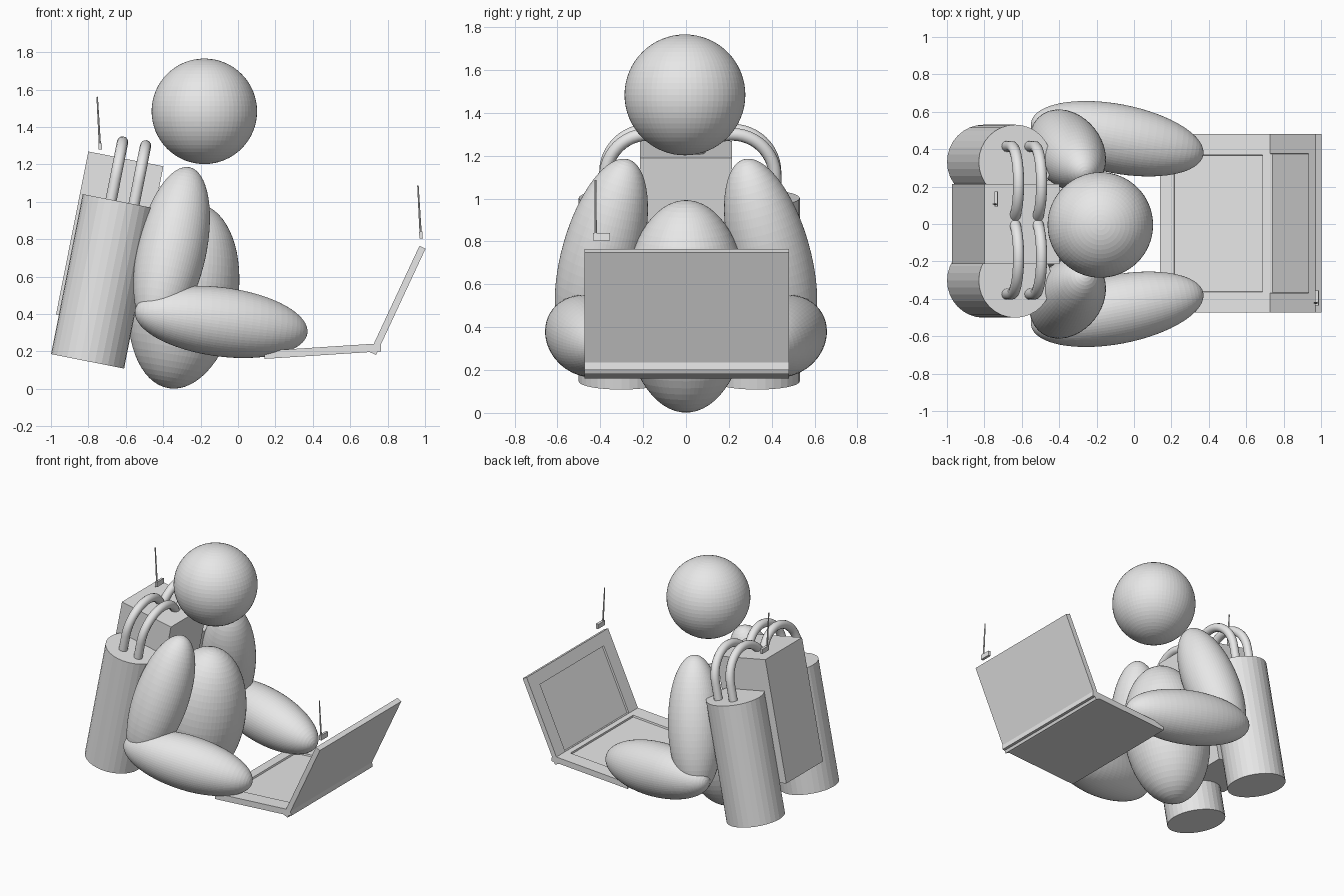
import bpy, bmesh, math
from mathutils import Vector, Matrix

if "Cube" in bpy.data.objects:
    bpy.data.objects.remove(bpy.data.objects["Cube"])

grey = bpy.data.materials.new("plain_grey")
grey.diffuse_color = (0.8, 0.8, 0.8, 1)
grey.use_nodes = True
grey.node_tree.nodes["Principled BSDF"].inputs["Base Color"].default_value = grey.diffuse_color

PACK = math.radians(11.2)                      # lean of the whole back pack
UP = Vector((math.sin(PACK), 0, math.cos(PACK)))


def add(name, bm, matrix):
    me = bpy.data.meshes.new(name)
    bm.transform(matrix)
    bm.to_mesh(me)
    bm.free()
    me.materials.append(grey)
    ob = bpy.data.objects.new(name, me)
    bpy.context.collection.objects.link(ob)
    return ob


def lean(loc, angle):
    return Matrix.Translation(loc) @ Matrix.Rotation(angle, 4, 'Y')


def ellipsoid(name, loc, size, axis):
    bm = bmesh.new()
    bmesh.ops.create_uvsphere(bm, u_segments=64, v_segments=32, radius=1)
    rot = Vector(axis).to_track_quat('Z', 'Y').to_matrix().to_4x4()
    return add(name, bm, Matrix.Translation(loc) @ rot @ Matrix.Diagonal((*size, 1)))


def box(name, loc, size, angle, recess=None):
    """Box leaning about y; recess = (x0, x1, half_y, depth) sunk in the top face."""
    bm = bmesh.new()
    bmesh.ops.create_cube(bm, size=1, matrix=Matrix.Diagonal((*size, 1)))
    if recess:
        x0, x1, hy, depth = recess
        top = max(bm.faces, key=lambda f: f.calc_center_median().z)
        bmesh.ops.inset_region(bm, faces=[top], thickness=0.03)
        for v in top.verts:
            v.co.x = x0 if v.co.x < 0 else x1
            v.co.y = math.copysign(hy, v.co.y)
        bmesh.ops.inset_region(bm, faces=[top], thickness=0.004)
        for v in top.verts:
            v.co.z -= depth
    return add(name, bm, lean(loc, angle))


def cylinder(name, loc, r0, r1, height, angle, sides):
    bm = bmesh.new()
    bmesh.ops.create_cone(bm, cap_ends=True, segments=sides,
                          radius1=r0, radius2=r1, depth=height)
    return add(name, bm, lean(loc, angle))


def hose(name, points):
    cu = bpy.data.curves.new(name, 'CURVE')
    cu.dimensions = '3D'
    cu.bevel_depth = 0.03
    cu.bevel_resolution = 4
    cu.use_fill_caps = True
    sp = cu.splines.new('POLY')
    sp.points.add(len(points) - 1)
    for p, co in zip(sp.points, points):
        p.co = (*co, 1)
    cu.materials.append(grey)
    ob = bpy.data.objects.new(name, cu)
    bpy.context.collection.objects.link(ob)
    bpy.ops.object.select_all(action='DESELECT')
    ob.select_set(True)
    bpy.context.view_layer.objects.active = ob
    bpy.ops.object.convert(target='MESH')


def antenna(name, x, y, z):
    tilt = math.radians(-3.2)
    box(name + "_foot", (x, y, z), (0.018, 0.08, 0.036), tilt)
    cylinder(name + "_rod", (x - 0.009, y - 0.027, z + 0.14), 0.006, 0.004,
             0.25, tilt, 8)


# head and torso
ellipsoid("head", (-0.18, -0.005, 1.484), (0.282,) * 3, (0, 0, 1))
ellipsoid("torso", (-0.29, 0, 0.497), (0.29, 0.29, 0.50), (0.165, 0, 1))

# arms
for side, s in (("right", -1), ("left", 1)):
    ellipsoid(side + "_upper_arm", (-0.355, s * 0.395, 0.738),
              (0.185, 0.185, 0.471), (0.216, -s * 0.28, 1))
    ellipsoid(side + "_forearm", (-0.09, s * 0.456, 0.358),
              (0.185, 0.185, 0.472), (1, -s * 0.19, -0.13))

# back pack: middle box and two tanks
box("pack_box", (-0.686, 0, 0.794), (0.409, 0.43, 0.888), PACK)
for side, y in (("right", -0.302), ("left", 0.332)):
    cylinder(side + "_tank", (-0.7195, y, 0.575), 0.199, 0.199, 0.872, PACK, 32)

# hoses arching from the tanks into the box
for side, s, yc in (("right", -1, -0.175), ("left", 1, 0.215)):
    for part, x, z in (("rear", -0.617, 1.32), ("fore", -0.494, 1.30)):
        mid = Vector((x, yc, z)) - 0.2 * UP
        out = Vector((0, s * 0.2, 0))
        path = [mid + out - 0.18 * UP]
        for i in range(25):
            t = math.pi * i / 24
            path.append(mid + out * math.cos(t) + UP * 0.2 * math.sin(t))
        hose(f"{side}_{part}_hose", path)

# open laptop: base with sunken keyboard, lid with sunken screen
box("laptop_base", (0.453, 0.003, 0.202), (0.624, 0.954, 0.043),
    math.radians(-3.7), (-0.239, 0.237, 0.367, 0.012))
box("laptop_lid", (0.854, 0.003, 0.473), (0.627, 0.954, 0.036),
    math.radians(-65), (-0.262, 0.225, 0.373, 0.012))

# antennas
antenna("pack_antenna", -0.737, 0.133, 1.297)
antenna("laptop_antenna", 0.978, -0.395, 0.822)
